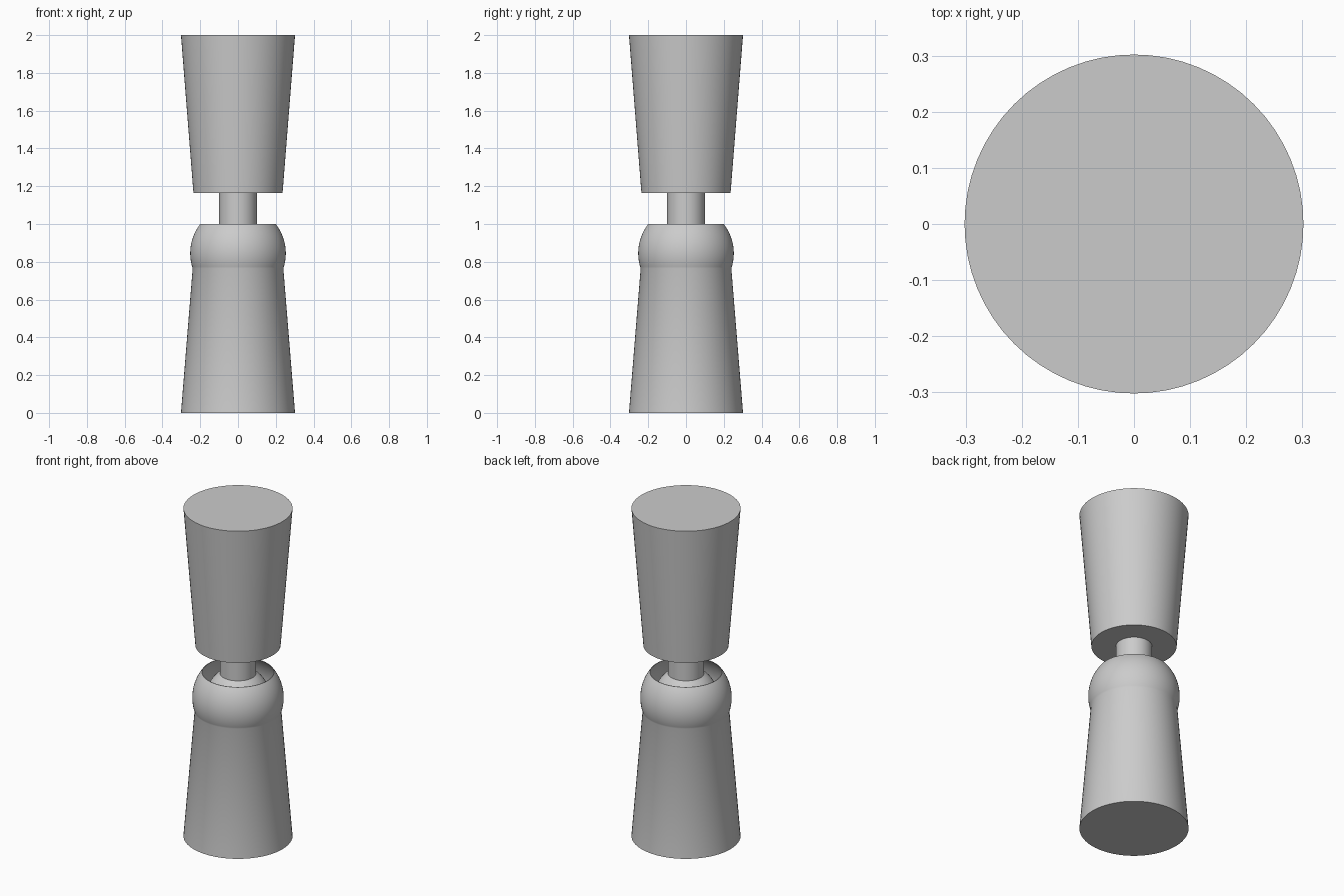
import bpy, bmesh, math
from mathutils import Matrix

cube = bpy.data.objects.get("Cube")
if cube:
    bpy.data.objects.remove(cube, do_unlink=True)

GREY = (0.6, 0.6, 0.6, 1)
grey = bpy.data.materials.new("plain_grey")
grey.use_nodes = True
grey.diffuse_color = GREY
grey.node_tree.nodes["Principled BSDF"].inputs["Base Color"].default_value = GREY

SIDES = 64
JOINT_Z = 0.845      # centre of ball and socket
SOCKET_R = 0.253
BALL_R = 0.178
ROD_R = 0.1


def lathe(name, profile):
    """Spin a (radius, height) profile around the z axis."""
    bm = bmesh.new()
    verts = [bm.verts.new((r, 0, z)) for r, z in profile]
    edges = [bm.edges.new(pair) for pair in zip(verts, verts[1:])]
    bmesh.ops.spin(bm, geom=verts + edges, cent=(0, 0, 0), axis=(0, 0, 1),
                   angle=math.tau, steps=SIDES, use_merge=True)
    bmesh.ops.remove_doubles(bm, verts=bm.verts, dist=1e-5)
    bmesh.ops.recalc_face_normals(bm, faces=bm.faces)
    mesh = bpy.data.meshes.new(name)
    bm.to_mesh(mesh)
    bm.free()
    obj = bpy.data.objects.new(name, mesh)
    bpy.context.collection.objects.link(obj)
    mesh.materials.append(grey)
    bpy.ops.object.select_all(action="DESELECT")
    obj.select_set(True)
    bpy.context.view_layer.objects.active = obj
    bpy.ops.object.shade_smooth_by_angle(angle=math.radians(35))
    return obj


def arc(radius, z_low, z_high, steps=24):
    """Circle arc about the joint centre between two heights."""
    a = math.asin((z_low - JOINT_Z) / radius)
    b = math.asin((z_high - JOINT_Z) / radius)
    angles = [a + (b - a) * i / steps for i in range(steps + 1)]
    return [(radius * math.cos(t), JOINT_Z + radius * math.sin(t)) for t in angles]


# Tapered lower limb flowing into the thin open socket cup
WAIST_Z, RIM_Z = 0.765, 1.0
cup_outside = arc(SOCKET_R, WAIST_Z, RIM_Z)
cup_inside = arc(SOCKET_R - 0.003, JOINT_Z - SOCKET_R + 0.003, RIM_Z)[::-1]
lathe("lower_limb_and_socket", [(0, 0), (0.302, 0)] + cup_outside + cup_inside)

# Ball with its rod reaching up into the upper limb
UPPER_Z = 1.165
ball_top = JOINT_Z + math.sqrt(BALL_R ** 2 - ROD_R ** 2)
lathe("ball_and_rod", arc(BALL_R, JOINT_Z - BALL_R, ball_top)
      + [(ROD_R, UPPER_Z + 0.01), (0, UPPER_Z + 0.01)])

# Tapered upper limb
lathe("upper_limb", [(0, UPPER_Z), (0.236, UPPER_Z), (0.302, 2), (0, 2)])
